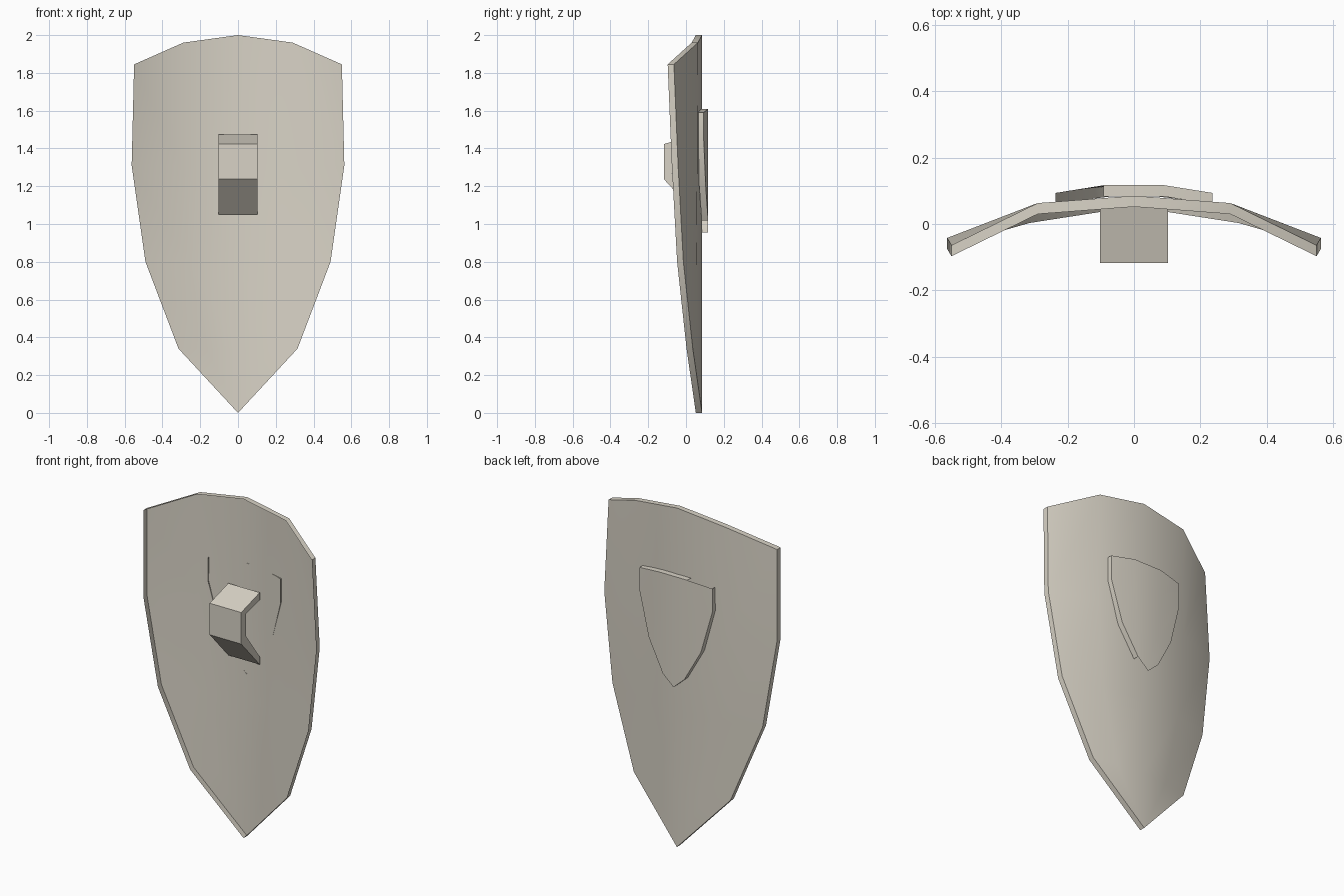
import bpy
import bmesh
import math

cube = bpy.data.objects.get("Cube")
if cube:
    bpy.data.objects.remove(cube)

stone = bpy.data.materials.new("warm_stone")
COLOUR = (0.69, 0.65, 0.565, 1)
stone.use_nodes = True
stone.diffuse_color = COLOUR
stone.node_tree.nodes["Principled BSDF"].inputs["Base Color"].default_value = COLOUR


def finish(name, bm):
    bmesh.ops.recalc_face_normals(bm, faces=bm.faces)
    mesh = bpy.data.meshes.new(name)
    bm.to_mesh(mesh)
    bm.free()
    mesh.materials.append(stone)
    obj = bpy.data.objects.new(name, mesh)
    bpy.context.collection.objects.link(obj)
    bpy.ops.object.select_all(action="DESELECT")
    obj.select_set(True)
    bpy.context.view_layer.objects.active = obj
    bpy.ops.object.shade_smooth_by_angle(angle=math.radians(30))
    return obj


def shield_shell(name, rows, tip, depth, open_rim=()):
    """Mirrored bent sheet with a rim folded forward; the front stays open.
    Each row holds centre, middle and edge points of the sheet."""
    bm = bmesh.new()
    grid = []
    for row in rows:
        full = [(-x, y, z) for x, y, z in reversed(row[1:])] + list(row)
        grid.append([bm.verts.new(p) for p in full])
    point = bm.verts.new(tip)
    for upper, lower in zip(grid, grid[1:]):
        for i in range(4):
            bm.faces.new((upper[i], upper[i + 1], lower[i + 1], lower[i]))
    for i in range(4):
        bm.faces.new((grid[-1][i], grid[-1][i + 1], point))
    # Rim around the outline
    back = (grid[0] + [r[-1] for r in grid[1:]] + [point]
            + [r[0] for r in reversed(grid[1:])])
    front = [bm.verts.new((v.co.x, v.co.y - depth, v.co.z)) for v in back]
    count = len(back)
    for i in range(count):
        if i not in open_rim:
            j = (i + 1) % count
            bm.faces.new((front[i], front[j], back[j], back[i]))
    return finish(name, bm)


# Main body, bent around the vertical axis
CENTRE = 0.085
body_rows = [[(0, CENTRE, 2.0), (0.29, 0.063, 1.96), (0.55, -0.064, 1.845)]]
for half, mid_y, edge_y, z in ((0.563, 0.06, -0.042, 1.31),
                               (0.49, 0.055, -0.014, 0.8),
                               (0.315, 0.06, 0.036, 0.34)):
    body_rows.append([(0, CENTRE, z), (half * 0.53, mid_y, z), (half, edge_y, z)])
shield_shell("shield_body", body_rows, (0, CENTRE, 0), 0.033)


# Raised small shield on the back, with two open rim strips
def emblem_y(x):
    return 0.117 - max(0, x - 0.09) * 0.16


emblem_rows = []
for half, z, rise in ((0.237, 1.59, 0.02), (0.237, 1.45, 0), (0.17, 1.2, 0), (0.07, 1.018, 0)):
    emblem_rows.append([(x, emblem_y(x), z + r) for x, r in
                        ((0, rise), (half * 0.385, rise), (half, 0))])
shield_shell("back_emblem", emblem_rows, (0, emblem_y(0), 0.955), 0.034, open_rim=(0, 7))

# Hand strap on the front: bent band, open at the sides
outer = [(0.056, 1.475), (-0.117, 1.423), (-0.117, 1.237), (0.056, 1.05)]
inner = [(0.056, 1.43), (-0.074, 1.398), (-0.074, 1.268), (0.056, 1.095)]
bm = bmesh.new()
loops = [[bm.verts.new((x, y, z)) for y, z in path]
         for x in (-0.103, 0.103) for path in (outer, inner)]
lo, li, ro, ri = loops
for i in range(3):
    for a, b in ((lo, ro), (li, ri), (lo, li), (ro, ri)):
        bm.faces.new((a[i], a[i + 1], b[i + 1], b[i]))
for i in (0, 3):
    bm.faces.new((lo[i], ro[i], ri[i], li[i]))
strap = finish("hand_strap", bm)
for poly in strap.data.polygons:
    poly.use_smooth = False
